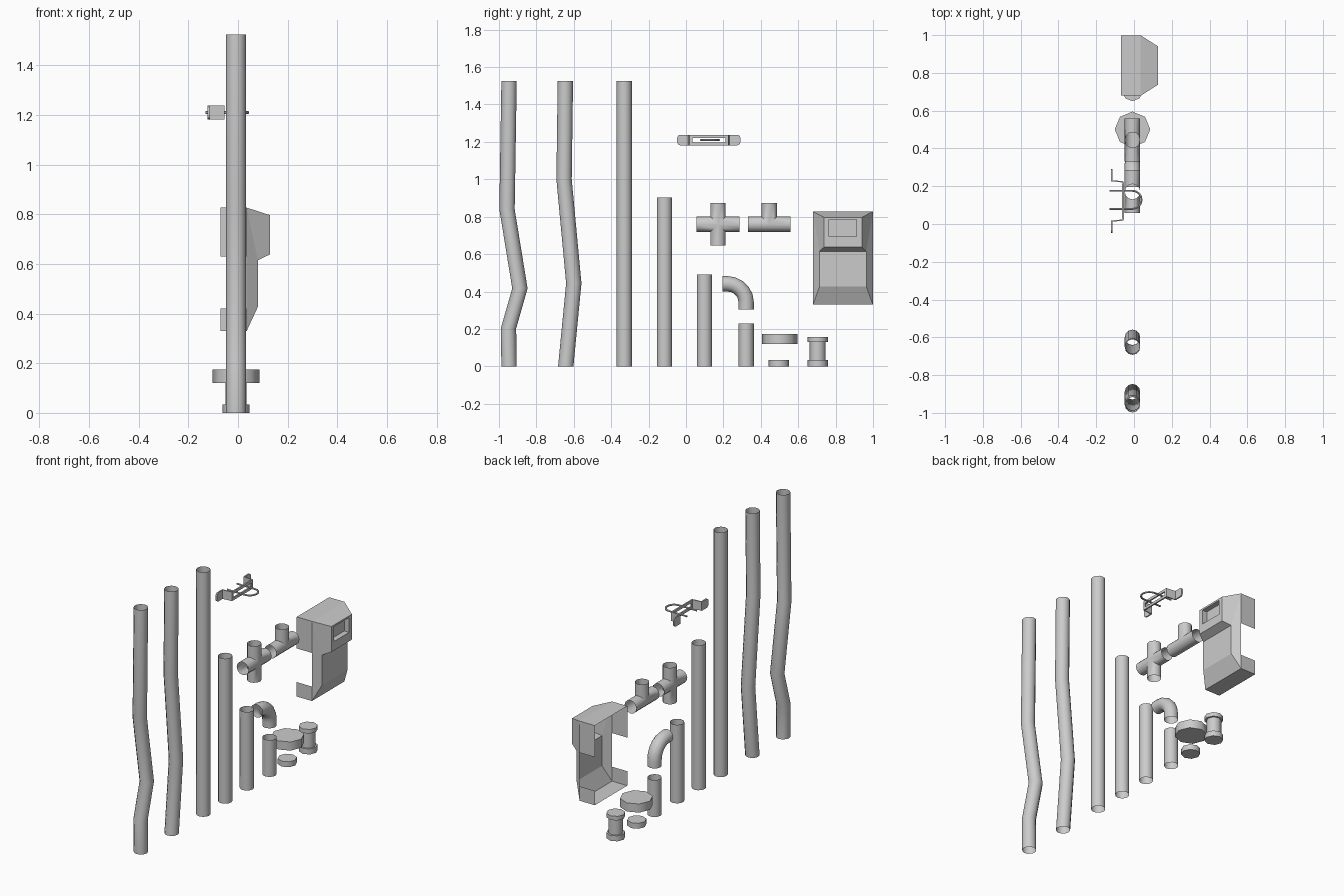
import bpy, bmesh, math
from mathutils import Vector as V

if "Cube" in bpy.data.objects:
    bpy.data.objects.remove(bpy.data.objects["Cube"])

AX = -0.008   # shared x of all pipe axes
R = 0.041     # pipe radius


def make(name, verts, faces, smooth=None):
    me = bpy.data.meshes.new(name)
    bm = bmesh.new()
    vs = [bm.verts.new(v) for v in verts]
    for f in faces:
        bm.faces.new([vs[i] for i in f])
    bmesh.ops.remove_doubles(bm, verts=bm.verts, dist=1e-5)
    bmesh.ops.recalc_face_normals(bm, faces=bm.faces)
    bm.to_mesh(me)
    bm.free()
    if smooth:
        me.shade_smooth()
        me.set_sharp_from_angle(angle=math.radians(smooth))
    ob = bpy.data.objects.new(name, me)
    bpy.context.collection.objects.link(ob)
    return ob


def ring(c, r, u, v, n):
    c, u, v = V(c), V(u), V(v)
    return [c + r * (u * math.cos(2 * math.pi * i / n) + v * math.sin(2 * math.pi * i / n))
            for i in range(n)]


def bridge(rings, caps=False):
    n = len(rings[0])
    verts = [p for r in rings for p in r]
    faces = [(k * n + i, k * n + (i + 1) % n, (k + 1) * n + (i + 1) % n, (k + 1) * n + i)
             for k in range(len(rings) - 1) for i in range(n)]
    if caps:
        faces += [tuple(range(n)), tuple(range(len(verts) - n, len(verts)))]
    return verts, faces


def pipe(name, stations):
    """Open upright pipe through (y, z) stations with level rings."""
    make(name, *bridge([ring((AX, y, z), R, (1, 0, 0), (0, 1, 0), 12) for y, z in stations]), smooth=40)


def turned(name, y, profile):
    """Closed eight-sided turned part from (radius, z) profile."""
    make(name, *bridge([ring((AX, y, z), r, (1, 0, 0), (0, 1, 0), 8) for r, z in profile], True), smooth=50)


def sweep(name, path, r, up, n, caps):
    path, up, rings = [V(p) for p in path], V(up), []
    for i, p in enumerate(path):
        t = (path[min(i + 1, len(path) - 1)] - path[max(i - 1, 0)]).normalized()
        rings.append(ring(p, r, up, up.cross(t), n))
    make(name, *bridge(rings, caps), smooth=40)


def junction(name, y, z, top, arms):
    """Mitred open pipe junction; arms are unit (y, z) directions."""
    verts, faces = [], []
    for dy, dz in arms:
        d, s = V((0, dy, dz)), V((0, -dz, dy))
        rim, mitre = [], []
        for p in ring((0, 0, 0), R, (1, 0, 0), s, 12):
            side = p.dot(s)
            sd = (s * (1 if side > 0 else -1)).yz
            has_arm = any((sd - V(a)).length < 0.01 for a in arms)
            o = V((AX, y, z)) + p
            rim.append(o + d * top)
            mitre.append(o + d * (abs(side) if has_arm else 0))
        v, f = bridge([rim, mitre])
        faces += [tuple(i + len(verts) for i in q) for q in f]
        verts += v
    make(name, verts, faces, smooth=40)


# upright pipes
pipe("bent_pipe_a", [(-0.946, 0), (-0.949, 0.203), (-0.888, 0.417), (-0.957, 0.84), (-0.946, 1.525)])
pipe("bent_pipe_b", [(-0.643, 0), (-0.600, 0.444), (-0.652, 1.0), (-0.645, 1.525)])
for nm, y, h in (("extra_long", -0.33, 1.525), ("long", -0.115, 0.904),
                 ("medium", 0.099, 0.49), ("short", 0.322, 0.23)):
    pipe(nm + "_pipe", [(y, 0), (y, h)])

# elbow and junctions
arc = [(AX, 0.222 + 0.1 * math.sin(a), 0.341 + 0.1 * math.cos(a))
       for a in (math.pi / 2 * i / 5 for i in range(6))]
sweep("pipe_elbow", [(AX, 0.195, 0.441)] + arc + [(AX, 0.322, 0.303)], R, (1, 0, 0), 12, False)
junction("pipe_cross", 0.171, 0.759, 0.114, [(1, 0), (-1, 0), (0, 1), (0, -1)])
junction("pipe_tee", 0.445, 0.759, 0.114, [(1, 0), (-1, 0), (0, 1)])

# caps and flanged coupling
turned("large_cap", 0.501, [(0.094, 0.12), (0.094, 0.174)])
turned("small_cap", 0.497, [(0.055, 0), (0.055, 0.034)])
turned("flanged_coupling", 0.704, [(0.054, 0), (0.054, 0.034), (0.043, 0.034),
                                   (0.043, 0.13), (0.054, 0.13), (0.054, 0.156)])

# wall bracket: folded strip with slot and rounded ears, (x, y offset, half height)
BY, BZ = 0.122, 1.21
half = [(-0.058, 0.088, 0.028), (-0.058, 0.101, 0.028), (-0.118, 0.107, 0.028),
        (-0.118, 0.154, 0.028), (-0.118, 0.165, 0.022), (-0.118, 0.169, 0.012)]
cols = [(x, -o, h) for x, o, h in reversed(half)] + half
verts = [(x, BY + o, BZ + k) for x, o, h in cols
         for k in (-h, -min(0.012, h * 0.6), min(0.012, h * 0.6), h)]
mid = len(half) - 1
faces = [(c * 4 + r, c * 4 + r + 1, c * 4 + r + 5, c * 4 + r + 4)
         for c in range(len(cols) - 1) for r in range(3) if not (c == mid and r == 1)]
bracket = make("wall_bracket", verts, faces)
m = bracket.modifiers.new("thickness", "SOLIDIFY")
m.thickness, m.offset = 0.009, 0

# U-bolt of the bracket
bend = [(AX + 0.048 * math.sin(a), BY + 0.006 - 0.048 * math.cos(a), BZ)
        for a in (math.pi * i / 8 for i in range(9))]
sweep("u_bolt", [(-0.13, bend[0][1], BZ)] + bend + [(-0.13, bend[-1][1], BZ)],
      0.006, (0, 0, 1), 6, True)

# meter housing: open-backed shell, each station (x, half width, z) mirrored about its middle
MY = 0.839
prof = [(-0.07, 0.16, 0.827), (0.035, 0.16, 0.827), (0.128, 0.101, 0.797), (0.128, 0.101, 0.638),
        (0.08, 0.125, 0.615), (0.08, 0.125, 0.427), (0.035, 0.16, 0.33), (-0.07, 0.16, 0.33),
        (-0.07, 0.16, 0.63), (0.035, 0.16, 0.63), (-0.07, 0.16, 0.42), (0.035, 0.16, 0.42)]
n = len(prof)
verts = [(x, MY + s * w, z) for s in (-1, 1) for x, w, z in prof]
faces = [(i, i + 1, i + 1 + n, i + n) for i in range(7) if i != 2]
for o in (0, n):
    faces += [tuple(i + o for i in f) for f in
              ((0, 1, 9, 8), (10, 11, 6, 7), (1, 2, 3, 4), (1, 4, 5, 6, 11, 9))]
# recessed display window in the upper front panel
for x in (0.128, 0.095):
    verts += [(x, y, z) for y, z in ((0.764, 0.786), (0.764, 0.694), (0.912, 0.694), (0.912, 0.786))]
outer, a, b = [2, 3, 3 + n, 2 + n], 2 * n, 2 * n + 4
for i in range(4):
    j = (i + 1) % 4
    faces += [(outer[i], outer[j], a + j, a + i), (a + i, a + j, b + j, b + i)]
faces.append((b, b + 1, b + 2, b + 3))
make("meter_housing", verts, faces)
